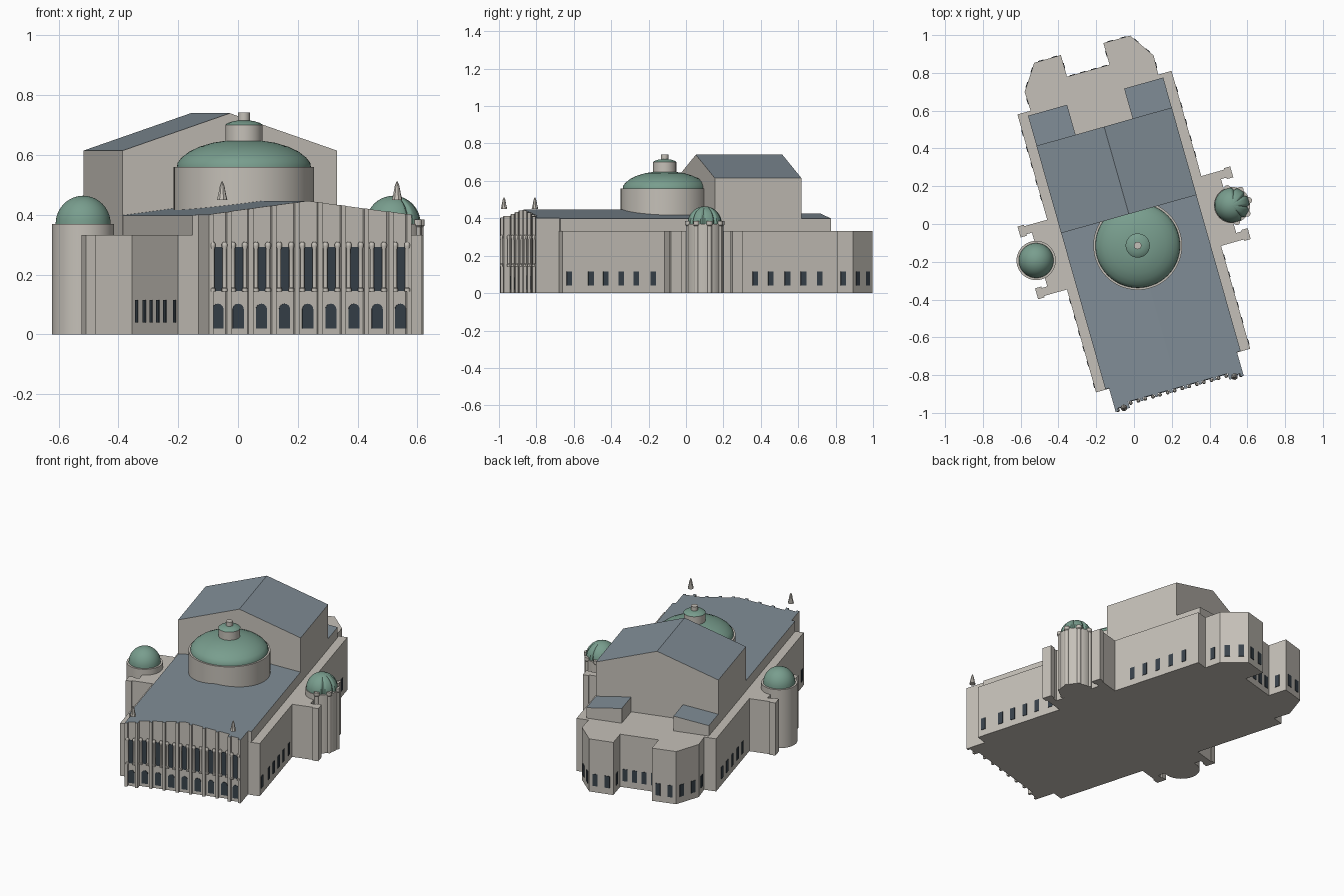
import bpy, bmesh
from math import sin, cos, pi, radians, atan2
from mathutils import Matrix, Vector

if "Cube" in bpy.data.objects:
    bpy.data.objects.remove(bpy.data.objects["Cube"])

# the building is turned on the site; parts are modelled square, symmetric about x = 0
SITE = Matrix.Rotation(radians(15.8), 4, 'Z') @ Matrix.Translation((-0.012, 0, 0))


def material(name, rgb):
    m = bpy.data.materials.new(name)
    m.diffuse_color = (*rgb, 1)
    m.use_nodes = True
    m.node_tree.nodes["Principled BSDF"].inputs["Base Color"].default_value = m.diffuse_color
    return m


STONE = material("stone", (0.56, 0.53, 0.48))
SLATE = material("slate", (0.22, 0.27, 0.31))
COPPER = material("copper_green", (0.19, 0.34, 0.27))
GLASS = material("dark_glass", (0.04, 0.055, 0.07))


def finish(name, bm, mats, smooth=False):
    bmesh.ops.transform(bm, matrix=SITE, verts=bm.verts)
    bmesh.ops.recalc_face_normals(bm, faces=bm.faces)
    me = bpy.data.meshes.new(name)
    bm.to_mesh(me)
    bm.free()
    for m in mats:
        me.materials.append(m)
    ob = bpy.data.objects.new(name, me)
    bpy.context.collection.objects.link(ob)
    if smooth:
        bpy.ops.object.select_all(action='DESELECT')
        ob.select_set(True)
        bpy.context.view_layer.objects.active = ob
        bpy.ops.object.shade_smooth_by_angle(angle=radians(35))
    return ob


def prism(name, pts, top, slope=0.0, roof=STONE):
    """Extrude a plan outline; slope > 0 gives a gable with its ridge on x = 0."""
    bm = bmesh.new()
    bm.faces.new([bm.verts.new((x, y, 0)) for x, y in pts])
    if slope:
        bmesh.ops.bisect_plane(bm, geom=bm.verts[:] + bm.edges[:] + bm.faces[:],
                               plane_co=(0, 0, 0), plane_no=(1, 0, 0))
    ext = bmesh.ops.extrude_face_region(bm, geom=bm.faces[:], use_keep_orig=True)["geom"]
    for g in ext:
        if isinstance(g, bmesh.types.BMVert):
            g.co.z = top - slope * abs(g.co.x)
        elif isinstance(g, bmesh.types.BMFace):
            g.material_index = 1
    return finish(name, bm, [STONE, roof])


def mirrored(half):
    return half + [(-x, y) for x, y in reversed(half)]


def rect(x0, x1, y0, y1):
    return [(x0, y0), (x1, y0), (x1, y1), (x0, y1)]


def lathe(bm, profile, cx, cy, segs=48, lobes=None):
    rings = []
    for r, z in profile:
        ring = []
        for i in range(segs):
            a = 2 * pi * i / segs
            k = lobes(a) if lobes else 1
            ring.append(bm.verts.new((cx + r * k * cos(a), cy + r * k * sin(a), z)))
        rings.append(ring)
    for lo, hi in zip(rings, rings[1:]):
        for i in range(segs):
            j = (i + 1) % segs
            bm.faces.new((lo[i], lo[j], hi[j], hi[i]))
    bm.faces.new(rings[0])
    bm.faces.new(rings[-1])


def turned(name, profile, cx, cy, mat, segs=48, lobes=None):
    bm = bmesh.new()
    lathe(bm, profile, cx, cy, segs, lobes)
    return finish(name, bm, [mat], True)


def window(bm, x, y, ang, w, z0, z1, arch=False):
    """Glass panel on a wall whose outward normal points along ang."""
    n, t = Vector((cos(ang), sin(ang), 0)), Vector((-sin(ang), cos(ang), 0))
    h = w / 2
    shape = [(-h, z0), (h, z0)]
    if arch:
        shape += [(h * cos(pi * i / 8), z1 - h + h * sin(pi * i / 8)) for i in range(9)]
    else:
        shape += [(h, z1), (-h, z1)]
    base = Vector((x, y, 0)) - n * 0.006
    f = bm.faces.new([bm.verts.new(base + t * a + Vector((0, 0, z))) for a, z in shape])
    ext = bmesh.ops.extrude_face_region(bm, geom=[f], use_keep_orig=True)["geom"]
    bmesh.ops.translate(bm, vec=n * 0.009,
                        verts=[g for g in ext if isinstance(g, bmesh.types.BMVert)])


# main hall with pilastered front and gently pitched roof
BAY = 0.0805
half = []
for i in range(4, -1, -1):
    c = (i + 0.5) * BAY if i < 4 else 0.344
    face = -0.915 if i >= 3 else -0.897
    half += [(c + 0.008, face), (c + 0.008, face - 0.016), (c - 0.008, face - 0.016),
             (c - 0.008, -0.915 if i == 4 else -0.897)]
front = [(-x, y) for x, y in half] + list(reversed(half))
outline = front + [(0.352, -0.80), (0.372, -0.80), (0.372, 0.704), (0.157, 0.704), (0.157, 0.53),
                   (-0.157, 0.53), (-0.157, 0.704), (-0.372, 0.704), (-0.372, -0.80), (-0.352, -0.80)]
prism("main_hall", outline, 0.447, 0.13, SLATE)

# lower side ranges, rear wing and stage tower
prism("side_ranges", rect(-0.424, 0.424, -0.803, 0.726), 0.333)
rear = [(0.35, 0.70), (0.355, 0.83), (0.264, 0.965), (0.117, 0.966), (0.117, 0.847)]
prism("rear_wing", mirrored(rear), 0.333)
prism("stage_tower", rect(-0.3725, 0.3725, 0.058, 0.539), 0.74, 0.3356, SLATE)

# central dome
CY = -0.115
turned("dome_drum", [(0.235, 0.3), (0.235, 0.56)], 0, CY, STONE, 64)
turned("dome_shell", [(0.224, 0.56), (0.222, 0.574), (0.208, 0.592), (0.182, 0.612), (0.148, 0.628),
                      (0.105, 0.641), (0.06, 0.648)], 0, CY, COPPER, 64)
turned("dome_lantern", [(0.062, 0.64), (0.062, 0.7)], 0, CY, STONE, 32)
turned("lantern_cap", [(0.064, 0.7), (0.055, 0.707), (0.036, 0.713), (0.018, 0.716)], 0, CY, COPPER, 32)
turned("lantern_finial", [(0.02, 0.71), (0.02, 0.742)], 0, CY, STONE, 16)

# side pavilions: piers, core, round tower and small dome
PY = -0.045
for side, s in (("left", -1), ("right", 1)):
    for tag, m in (("front", -1), ("rear", 1)):
        y = PY + m * 0.17
        prism(f"{side}_pavilion_{tag}_pier", rect(s * 0.40, s * 0.555, y - 0.022, y + 0.022), 0.333)
        prism(f"{side}_pavilion_{tag}_pier_end", rect(s * 0.55, s * 0.585, y - 0.03, y + 0.03), 0.333)
        prism(f"{side}_pavilion_{tag}_core", rect(s * 0.40, s * 0.52, PY, PY + m * 0.155), 0.333)
    turned(f"{side}_tower", [(0.104 if s < 0 else 0.096, 0), (0.104 if s < 0 else 0.096, 0.37)],
           s * 0.539, PY, STONE)
    dome = [(0.092 * cos(pi / 2 * i / 10), 0.37 + 0.094 * sin(pi / 2 * i / 10)) for i in range(10)]
    dome.append((0.002, 0.464))
    ribs = (lambda a: 1 - 0.13 * max(0, cos(8 * a + pi)) ** 3 if cos(a) > -0.25 else 1) if s > 0 else None
    turned(f"{side}_tower_dome", dome, s * 0.539, PY, COPPER, 96, ribs)

# engaged columns round the right tower
bm = bmesh.new()
for i in range(-2, 3):
    a = i * pi / 4
    lathe(bm, [(0.013, 0), (0.013, 0.36), (0.017, 0.365), (0.017, 0.385)],
          0.539 + 0.092 * cos(a), PY + 0.092 * sin(a), 12)
finish("right_tower_columns", bm, [STONE], True)

# front windows, arcade openings and loggia columns
glass, cols = bmesh.new(), bmesh.new()
for i in range(-4, 5):
    x = i * BAY * (1 if abs(i) < 4 else 0.985)
    y = -0.915 if abs(i) == 4 else -0.897
    window(glass, x, y, -pi / 2, 0.038, 0.02, 0.103, True)
    window(glass, x, y, -pi / 2, 0.038, 0.145, 0.292)
    for d in (-0.021, 0.021):
        lathe(cols, [(0.01, 0.143), (0.01, 0.153), (0.007, 0.157), (0.007, 0.285), (0.01, 0.295),
                     (0.01, 0.303), (0.005, 0.31)], x + d, y - 0.01, 12)
finish("front_windows", glass, [GLASS])
finish("loggia_columns", cols, [STONE], True)

# side windows, mirrored on both flanks
glass = bmesh.new()
flank = [-0.765, -0.645, -0.562, -0.478, -0.393, -0.3, 0.269, 0.355, 0.447, 0.536, 0.625]
for v in flank:
    window(glass, 0.424, v, 0, 0.03, 0.04, 0.115)
    window(glass, -0.424, v, pi, 0.03, 0.04, 0.115)
finish("side_windows", glass, [GLASS])

# rear windows spread along each wall of the rear wing
glass = bmesh.new()
walls = [((0.3513, 0.726), rear[1], 1), (rear[1], rear[2], 2), (rear[2], rear[3], 2), (rear[3], rear[4], 1)]
walls += [((-b[0], b[1]), (-a[0], a[1]), n) for a, b, n in walls] + [(rear[4], (-0.117, 0.847), 4)]
for a, b, n in walls:
    dx, dy = b[0] - a[0], b[1] - a[1]
    for k in range(n):
        t = (k + 0.5) / n
        window(glass, a[0] + dx * t, a[1] + dy * t, atan2(-dx, dy), 0.03, 0.04, 0.115)
finish("rear_windows", glass, [GLASS])

# roof statues above the front corners
for side, s in (("left", -1), ("right", 1)):
    turned(f"{side}_roof_statue", [(0.018, 0.45), (0.013, 0.47), (0.008, 0.497), (0.002, 0.512)],
           s * 0.304, -0.922, STONE, 8)
